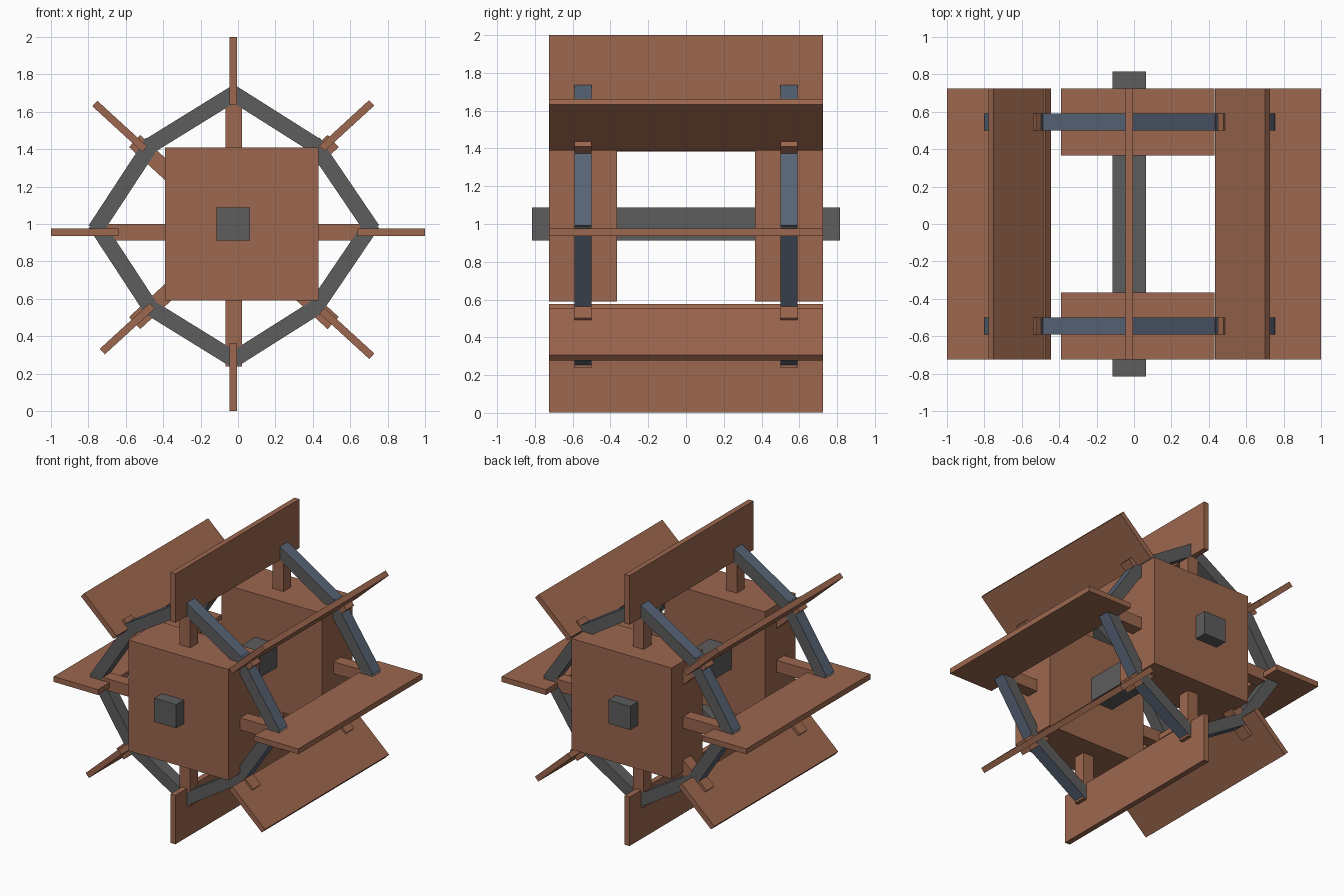
import bpy, bmesh, math
from mathutils import Matrix, Vector

if "Cube" in bpy.data.objects:
    bpy.data.objects.remove(bpy.data.objects["Cube"])


def srgb(r, g, b):
    def lin(c):
        c /= 255
        return c / 12.92 if c <= 0.04045 else ((c + 0.055) / 1.055) ** 2.4
    return (lin(r), lin(g), lin(b), 1)


def material(name, rgb):
    m = bpy.data.materials.new(name)
    m.diffuse_color = srgb(*rgb)
    m.use_nodes = True
    m.node_tree.nodes["Principled BSDF"].inputs["Base Color"].default_value = m.diffuse_color
    return m


WOOD = material("brown wood", (156, 103, 78))
IRON = material("dark grey", (93, 93, 93))
STEEL = material("steel blue", (86, 99, 117))


def box(name, center, size, angle=0, mats=(WOOD,)):
    """Box turned by angle in the XZ plane; its local x axis points along the angle."""
    bm = bmesh.new()
    bmesh.ops.create_cube(bm, size=1)
    bmesh.ops.scale(bm, vec=size, verts=bm.verts)
    bm.normal_update()
    if len(mats) > 1:  # second colour on the +x local face
        for f in bm.faces:
            f.material_index = 1 if f.normal.x > 0.9 else 0
    bmesh.ops.transform(bm, verts=bm.verts, matrix=Matrix.Translation(center)
                        @ Matrix.Rotation(-angle, 4, 'Y'))
    me = bpy.data.meshes.new(name)
    bm.to_mesh(me)
    bm.free()
    for m in mats:
        me.materials.append(m)
    ob = bpy.data.objects.new(name, me)
    bpy.context.collection.objects.link(ob)
    return ob


# Axle and the two hub blocks
box("axle", (-0.025, 0, 1.0), (0.18, 1.63, 0.175), mats=(IRON,))
for s in (-1, 1):
    box("hub_block", (0.02, s * 0.545, 1.0), (0.82, 0.36, 0.82))

CX = -0.022
DIAG = math.radians(42.5)
angles = [0, DIAG, math.pi / 2, math.pi - DIAG,
          math.pi, math.pi + DIAG, 1.5 * math.pi, -DIAG]

# Spokes and rim beams on both sides
RIM_Z = 0.986
rim = [(0.73, 0), (0.435, 0.435), (0, 0.71), (-0.445, 0.435),
       (-0.73, 0), (-0.445, -0.435), (0, -0.71), (0.435, -0.435)]
for s in (-1, 1):
    y = s * 0.545
    for a in angles:
        c = (CX + 0.46 * math.cos(a), y, 0.957 + 0.46 * math.sin(a))
        box("spoke", c, (0.52, 0.09, 0.088), a)
    for i, p in enumerate(rim):
        a, b = Vector(p), Vector(rim[(i + 1) % 8])
        d, mid = b - a, (a + b) / 2
        outward = math.atan2(-d.x, d.y)
        box("rim_beam", (CX + mid.x, y, RIM_Z + mid.y),
            (0.085, 0.092, d.length + 0.04), outward, (IRON, STEEL))

# Paddles: four straight and four diagonal (x, z, angle)
paddles = [(0.82, 0.956, 0), (-0.82, 0.956, 0),
           (-0.025, 1.82, math.pi / 2), (-0.025, 0.182, math.pi / 2),
           (0.581, 1.525, DIAG), (-0.632, 1.522, -DIAG),
           (-0.592, 0.44, DIAG), (0.582, 0.415, -DIAG)]
for x, z, a in paddles:
    box("paddle", (x, 0, z), (0.362, 1.45, 0.04), a)
